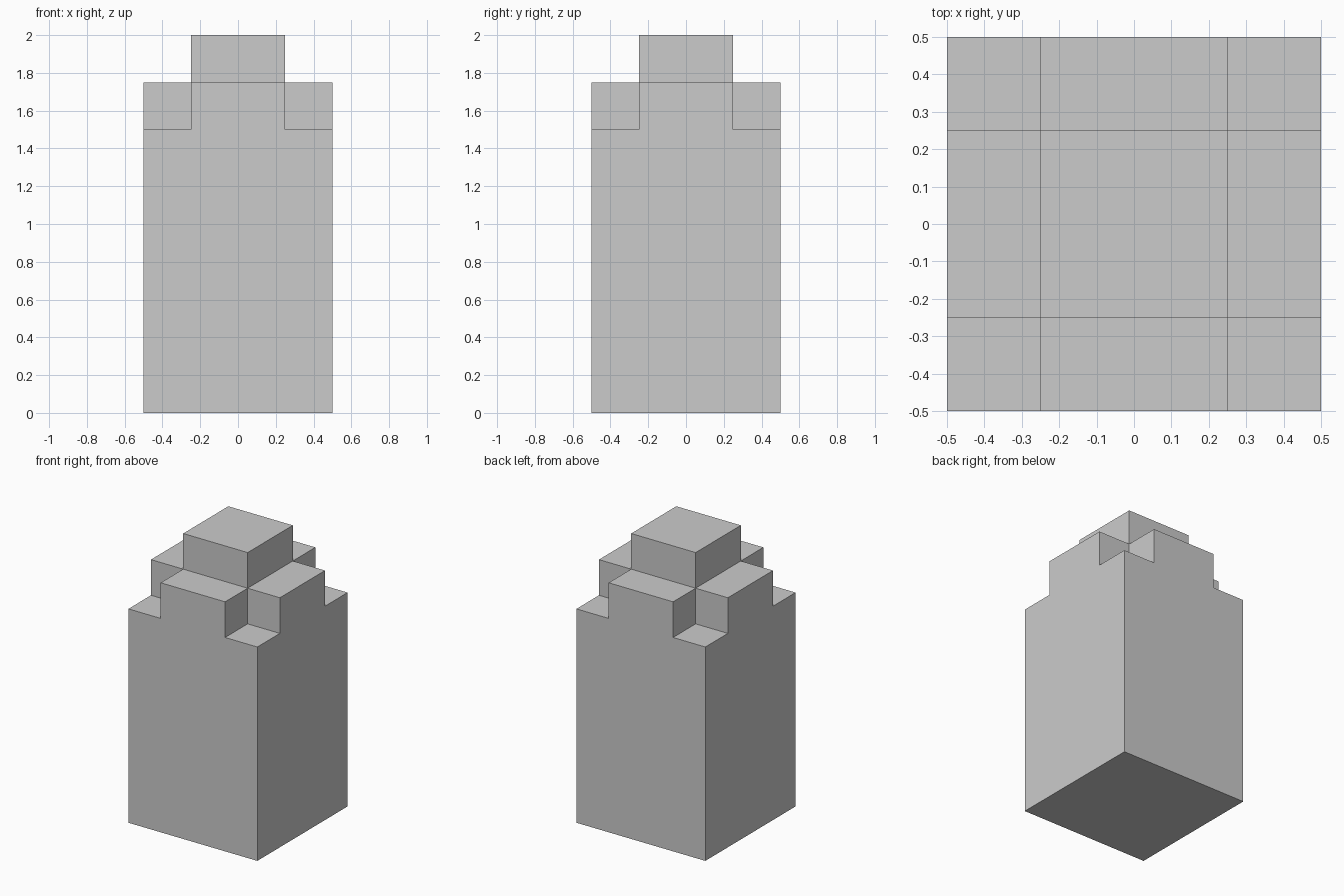
import bpy
import bmesh
from math import radians
from mathutils import Matrix, Vector

if "Cube" in bpy.data.objects:
    bpy.data.objects.remove(bpy.data.objects["Cube"])

STEP = 0.25
SHOULDER = 1.5

bm = bmesh.new()

# Tower body: a box standing on the ground, up to the corner ledges
bmesh.ops.create_cube(bm, size=1, matrix=Matrix.Translation((0, 0, SHOULDER / 2))
                      @ Matrix.Diagonal((1, 1, SHOULDER, 1)))

# Slice into a three by three plan
for axis in (Vector((1, 0, 0)), Vector((0, 1, 0))):
    for offset in (-STEP, STEP):
        bmesh.ops.bisect_plane(bm, geom=bm.verts[:] + bm.edges[:] + bm.faces[:],
                               plane_co=axis * offset, plane_no=axis)


def raise_top(z, inside):
    """Extrude the upward faces at height z whose centre passes the test."""
    bm.normal_update()
    faces = [f for f in bm.faces if f.normal.z > 0.9
             and abs(f.calc_center_median().z - z) < 1e-4
             and inside(f.calc_center_median())]
    new = bmesh.ops.extrude_face_region(bm, geom=faces)["geom"]
    verts = [v for v in new if isinstance(v, bmesh.types.BMVert)]
    bmesh.ops.translate(bm, verts=verts, vec=(0, 0, STEP))


# Cross-shaped shoulder, then the square cap
raise_top(SHOULDER, lambda c: min(abs(c.x), abs(c.y)) < STEP)
raise_top(SHOULDER + STEP, lambda c: max(abs(c.x), abs(c.y)) < STEP)

# Merge the coplanar slices back into clean flat faces
bmesh.ops.dissolve_limit(bm, angle_limit=radians(1), verts=bm.verts[:], edges=bm.edges[:])
bmesh.ops.recalc_face_normals(bm, faces=bm.faces[:])

mesh = bpy.data.meshes.new("stepped_tower")
bm.to_mesh(mesh)
bm.free()
bpy.context.collection.objects.link(bpy.data.objects.new("stepped_tower", mesh))
